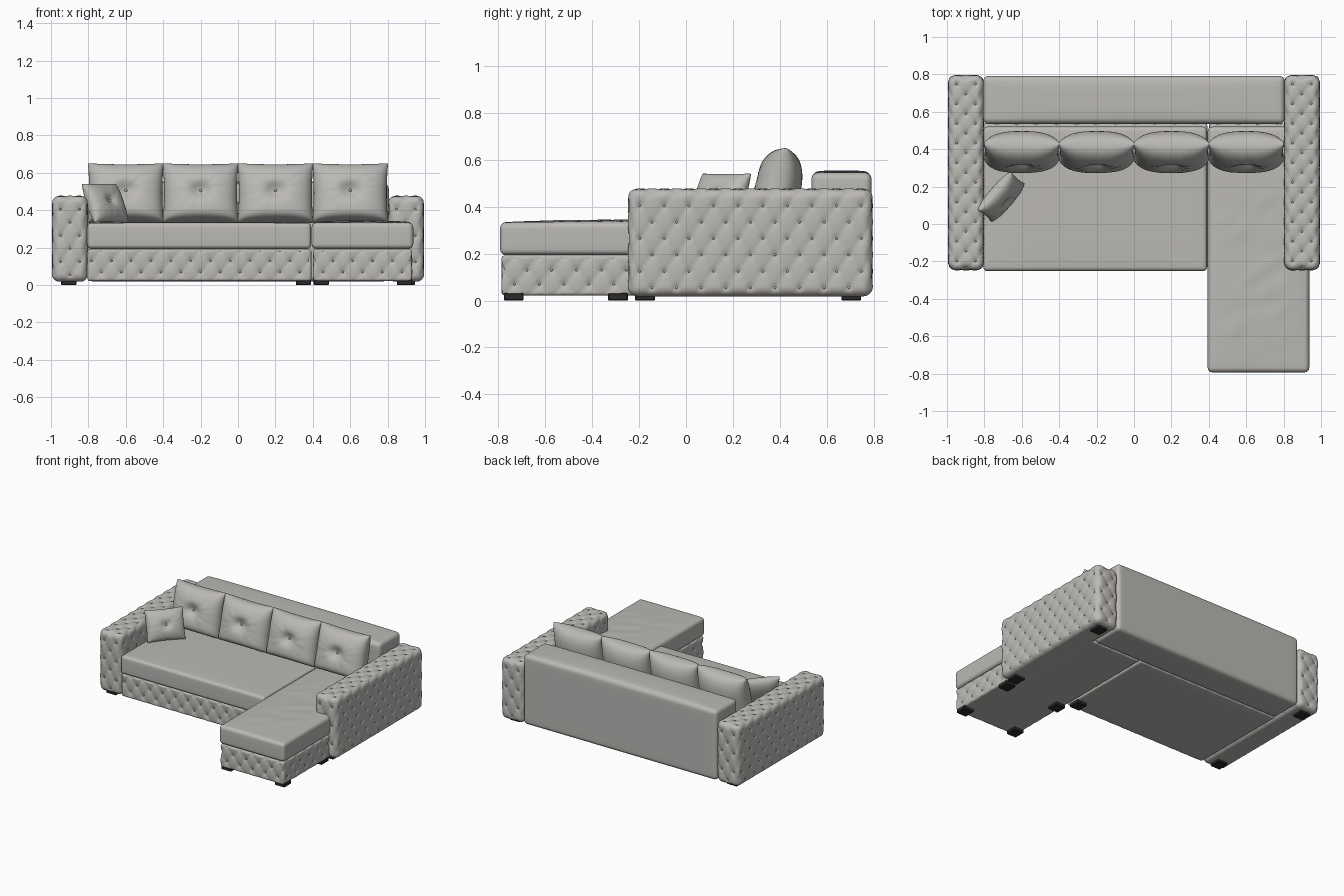
import bpy, bmesh, math
from mathutils import Vector, Matrix, noise

if "Cube" in bpy.data.objects:
    bpy.data.objects.remove(bpy.data.objects["Cube"])


def material(name, rgb):
    m = bpy.data.materials.new(name)
    m.diffuse_color = (*rgb, 1)
    m.use_nodes = True
    m.node_tree.nodes["Principled BSDF"].inputs["Base Color"].default_value = m.diffuse_color
    return m


FABRIC = material("warm grey leather", (0.50, 0.485, 0.46))
DARK = material("dark foot", (0.025, 0.023, 0.022))


def finish(bm, name, mat, smooth=True):
    bmesh.ops.recalc_face_normals(bm, faces=bm.faces)
    for f in bm.faces:
        f.smooth = smooth
    me = bpy.data.meshes.new(name)
    bm.to_mesh(me)
    bm.free()
    me.materials.append(mat)
    ob = bpy.data.objects.new(name, me)
    bpy.context.collection.objects.link(ob)
    return ob


def ticks(lo, hi, r, step):
    # grid lines along one axis, denser in the rounded ends
    n = max(1, round((hi - lo - 2 * r) / step))
    ends = [r * k / 4 for k in range(4)]
    mid = [lo + r + (hi - lo - 2 * r) * k / n for k in range(n + 1)]
    return [lo + e for e in ends] + mid + [hi - e for e in reversed(ends)]


def soft_box(name, lo, hi, r, step, shape, buttons=None):
    # rounded box whose surface is moved along its normal by shape(p, n)
    lo, hi = Vector(lo), Vector(hi)
    bm = bmesh.new()
    T = [ticks(lo[k], hi[k], r, step[k]) for k in range(3)]
    cache = {}

    def vert(idx):
        if idx not in cache:
            p = Vector([T[k][idx[k]] for k in range(3)])
            c = Vector([min(max(p[k], lo[k] + r), hi[k] - r) for k in range(3)])
            n = (p - c).normalized()
            p = c + n * r
            cache[idx] = bm.verts.new(p + n * shape(p, n))
        return cache[idx]

    for ax in range(3):
        a, b = (ax + 1) % 3, (ax + 2) % 3
        for end in (0, len(T[ax]) - 1):
            for i in range(len(T[a]) - 1):
                for j in range(len(T[b]) - 1):
                    q = []
                    for di, dj in ((0, 0), (1, 0), (1, 1), (0, 1)):
                        idx = [0, 0, 0]
                        idx[ax], idx[a], idx[b] = end, i + di, j + dj
                        q.append(vert(tuple(idx)))
                    bm.faces.new(q)
    bmesh.ops.recalc_face_normals(bm, faces=bm.faces)
    if buttons:
        buttons(bm, lo, hi, r)
    return finish(bm, name, FABRIC)


def tufted_box(name, lo, hi, r, step, axes, origin, gap):
    # soft box with diamond tufting on the faces along the given axes
    def shape(p, n):
        total = 0
        for ax in axes:
            w = n[ax] ** 2
            if w < 0.02 or (ax == 2 and n.z < 0):
                continue
            a, b = (ax + 1) % 3, (ax + 2) % 3
            u, v = (p[a] - origin[a]) / gap[a], (p[b] - origin[b]) / gap[b]
            s, t = u + v, u - v
            pleat = 1 - math.sqrt(abs(math.sin(math.pi * s / 2) * math.sin(math.pi * t / 2)))
            ds, dt = s - 2 * round(s / 2), t - 2 * round(t / 2)
            d2 = ((ds + dt) / 2 * gap[a]) ** 2 + ((ds - dt) / 2 * gap[b]) ** 2
            total -= w * (0.006 * pleat + 0.010 * math.exp(-d2 / 0.00014))
        return total

    def buttons(bm, lo, hi, r):
        for ax in axes:
            a, b = (ax + 1) % 3, (ax + 2) % 3
            for side in (-1, 1):
                if ax == 2 and side < 0:
                    continue
                for i in range(-30, 31):
                    for j in range(-30, 31):
                        p = Vector((0, 0, 0))
                        p[a], p[b] = origin[a] + i * gap[a], origin[b] + j * gap[b]
                        inside = all(lo[k] + r * .7 < p[k] < hi[k] - r * .7 for k in (a, b))
                        if (i + j) % 2 or not inside:
                            continue
                        p[ax] = (hi[ax] if side > 0 else lo[ax]) - side * 0.014
                        bmesh.ops.create_icosphere(bm, subdivisions=1, radius=0.007,
                                                   matrix=Matrix.Translation(p))

    return soft_box(name, lo, hi, r, step, shape, buttons)


def cushion_box(name, lo, hi, r, puff, crease=0.0):
    # plain seat cushion with a slightly crowned top
    def shape(p, n):
        if n.z < 0.3:
            return 0
        u = (2 * p.x - lo[0] - hi[0]) / (hi[0] - lo[0])
        v = (2 * p.y - lo[1] - hi[1]) / (hi[1] - lo[1])
        dome = max(0, 1 - u ** 4) * max(0, 1 - v ** 4)
        wave = noise.noise(Vector((p.x * 5 + p.y * 4, p.y * 14 - p.x * 9, 0)))
        return n.z * dome * (puff + crease * wave)

    return soft_box(name, lo, hi, r, (0.03, 0.03, 0.03), shape)


def pillow(name, centre, yaw, tilt, w, h, t, full_base, pinch, seed, n=40):
    # stuffed pillow with a pinched rim, a centre button and radial creases
    e = Vector((math.cos(yaw), math.sin(yaw), 0))
    out = Vector((math.sin(yaw), -math.cos(yaw), 0))
    up = Vector((0, 0, math.cos(tilt))) - out * math.sin(tilt)
    front = out * math.cos(tilt) + Vector((0, 0, math.sin(tilt)))
    bm = bmesh.new()
    cache = {}

    def vert(i, j, side):
        rim = i in (0, n) or j in (0, n)
        key = (i, j, 0 if rim else side)
        if key not in cache:
            u = math.sin(math.pi / 2 * (2 * i / n - 1))
            v = math.sin(math.pi / 2 * (2 * j / n - 1))
            pv = 8 if v < 0 and full_base else 2
            th = 0 if rim else t / 2 * ((1 - abs(u) ** 2.6) * (1 - abs(v) ** pv)) ** 0.42
            rad, ang = math.hypot(u, v), math.atan2(v, u)
            if side > 0:
                th *= 1 - pinch * math.exp(-rad * rad / 0.07)
                fold = math.sin(13 * ang + seed + 1.5 * math.sin(3 * ang + seed))
                th += 0.0045 * fold * rad * math.exp(-rad * rad / 0.25) * 2
            x = u * w / 2 * (1 - 0.035 * (1 - v * v))
            z = v * h / 2 * (1 - 0.05 * (1 - u * u))
            cache[key] = bm.verts.new(Vector(centre) + e * x + up * z + front * th * side)
        return cache[key]

    for side in (-1, 1):
        for i in range(n):
            for j in range(n):
                bm.faces.new([vert(i + a, j + b, side)
                              for a, b in ((0, 0), (1, 0), (1, 1), (0, 1))])
    bmesh.ops.recalc_face_normals(bm, faces=bm.faces)
    spot = Vector(centre) + front * (t / 2 * (1 - pinch))
    bmesh.ops.create_icosphere(bm, subdivisions=2, radius=0.009, matrix=Matrix.Translation(spot))
    return finish(bm, name, FABRIC)


# arms, tufted all round
for side, label in ((-1, "left_arm"), (1, "right_arm")):
    xs = sorted((side * 0.802, side * 0.995))
    tufted_box(label, (xs[0], -0.248, 0.018), (xs[1], 0.797, 0.478), 0.04,
               (0.0105, 0.0105, 0.0105), (0, 1, 2),
               (side * 0.898, 0.275, 0.055), (0.05, 0.0525, 0.07))

# backrest
cushion_box("backrest", (-0.806, 0.535, 0.02), (0.806, 0.792, 0.545), 0.03, 0.010)

# tufted bases
tufted_box("seat_base", (-0.806, -0.243, 0.022), (0.392, 0.54, 0.192), 0.015,
           (0.0105, 0.06, 0.0105), (1,), (-0.2, 0, 0.07), (0.053, 0.053, 0.06))
tufted_box("chaise_base", (0.40, -0.788, 0.022), (0.932, 0.54, 0.192), 0.015,
           (0.0105, 0.0105, 0.0105), (0, 1), (0.666, -0.52, 0.07), (0.053, 0.053, 0.06))

# seat cushions
cushion_box("seat_cushion", (-0.806, -0.252, 0.194), (0.391, 0.52, 0.332), 0.022, 0.006)
cushion_box("chaise_cushion", (0.394, -0.793, 0.194), (0.937, 0.52, 0.333), 0.025, 0.010, 0.004)

# four back cushions and one loose pillow
for k in range(4):
    pillow(f"back_cushion_{k + 1}", (-0.6 + 0.4 * k, 0.392, 0.492), 0, math.radians(13),
           0.405, 0.325, 0.20, True, 0.38, k * 1.7)
pillow("throw_pillow", (-0.71, 0.145, 0.438), math.radians(49), math.radians(24),
       0.27, 0.225, 0.11, False, 0.4, 0.5, 28)

# feet
for k, (x, y) in enumerate(((-0.905, -0.175), (-0.905, 0.705), (0.905, -0.175), (0.905, 0.705),
                            (0.35, -0.175), (0.445, -0.735), (0.89, -0.735),
                            (0.445, -0.29), (0.89, -0.29))):
    bm = bmesh.new()
    bmesh.ops.create_cube(bm, size=1, matrix=Matrix.Translation((x, y, 0.016))
                          @ Matrix.Diagonal((0.082, 0.085, 0.032, 1)))
    bmesh.ops.bevel(bm, geom=bm.edges[:], offset=0.004, segments=1, affect='EDGES')
    finish(bm, f"foot_{k + 1}", DARK, smooth=False)
